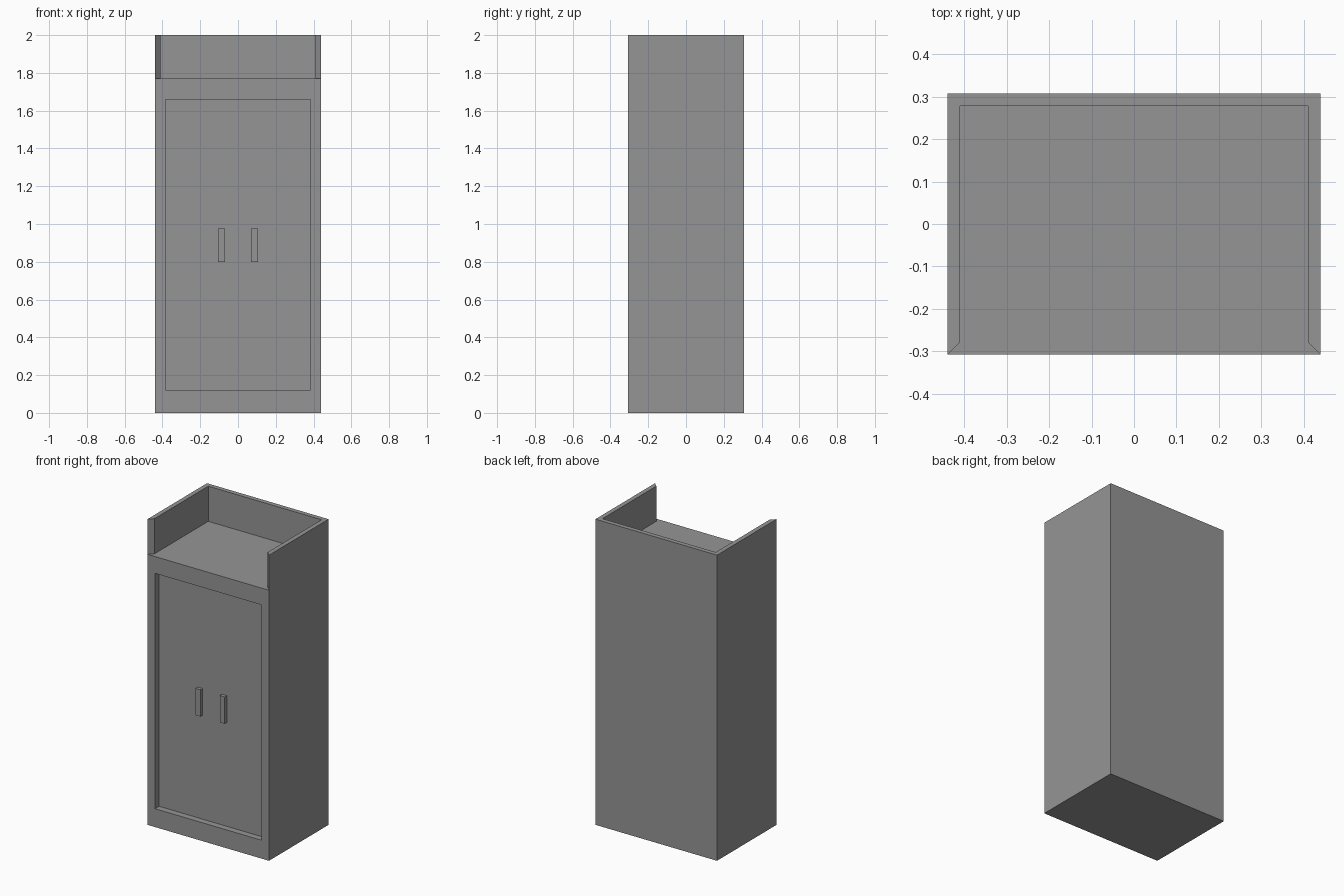
import bpy
import bmesh

W, D, H = 0.44, 0.308, 2.0       # half width, half depth, height
WALL, SHELF = 0.03, 1.77         # gallery wall thickness, top shelf height
RECESS = 0.042                   # depth of the door panel

if "Cube" in bpy.data.objects:
    bpy.data.objects.remove(bpy.data.objects["Cube"], do_unlink=True)

grey = bpy.data.materials.new("mid_grey")
grey.use_nodes = True
colour = (0.3, 0.3, 0.3, 1)
grey.diffuse_color = colour
grey.node_tree.nodes["Principled BSDF"].inputs["Base Color"].default_value = colour


def prism(name, outline, z0, z1):
    """Extrude a plan outline from z0 up to z1."""
    bm = bmesh.new()
    base = bm.faces.new([bm.verts.new((x, y, z0)) for x, y in outline])
    up = bmesh.ops.extrude_face_region(bm, geom=[base])["geom"]
    for v in up:
        if isinstance(v, bmesh.types.BMVert):
            v.co.z = z1
    bmesh.ops.recalc_face_normals(bm, faces=bm.faces)
    mesh = bpy.data.meshes.new(name)
    bm.to_mesh(mesh)
    bm.free()
    mesh.materials.append(grey)
    obj = bpy.data.objects.new(name, mesh)
    bpy.context.collection.objects.link(obj)
    return obj


def box(name, x0, x1, y0, y1, z0, z1):
    return prism(name, [(x0, y0), (x1, y0), (x1, y1), (x0, y1)], z0, z1)


def cut(target, cutter):
    mod = target.modifiers.new(cutter.name, "BOOLEAN")
    mod.operation = "DIFFERENCE"
    mod.solver = "EXACT"
    mod.object = cutter
    cutter.hide_render = True
    cutter.hide_set(True)


# Cabinet carcass
cabinet = box("cabinet_body", -W, W, -D, D, 0, H)

# Open-fronted top shelf, its side walls mitred to a sharp front edge
ix, iy, flare = W - WALL, D - WALL, 0.0495
half = [(ix, iy), (ix, -iy), (ix + flare, -iy - 0.05)]
shelf_outline = half + [(-x, y) for x, y in reversed(half)]
cut(cabinet, prism("shelf_cutter", shelf_outline, SHELF, H + 0.1))

# Recessed door panel
cut(cabinet, box("door_cutter", -0.385, 0.385, -D - 0.1, -D + RECESS, 0.12, 1.66))

# Door handles
for side, name in ((1, "left_handle"), (-1, "right_handle")):
    x0, x1 = sorted((side * 0.07, side * 0.105))
    box(name, x0, x1, -D + RECESS - 0.022, -D + RECESS, 0.8, 0.975)
